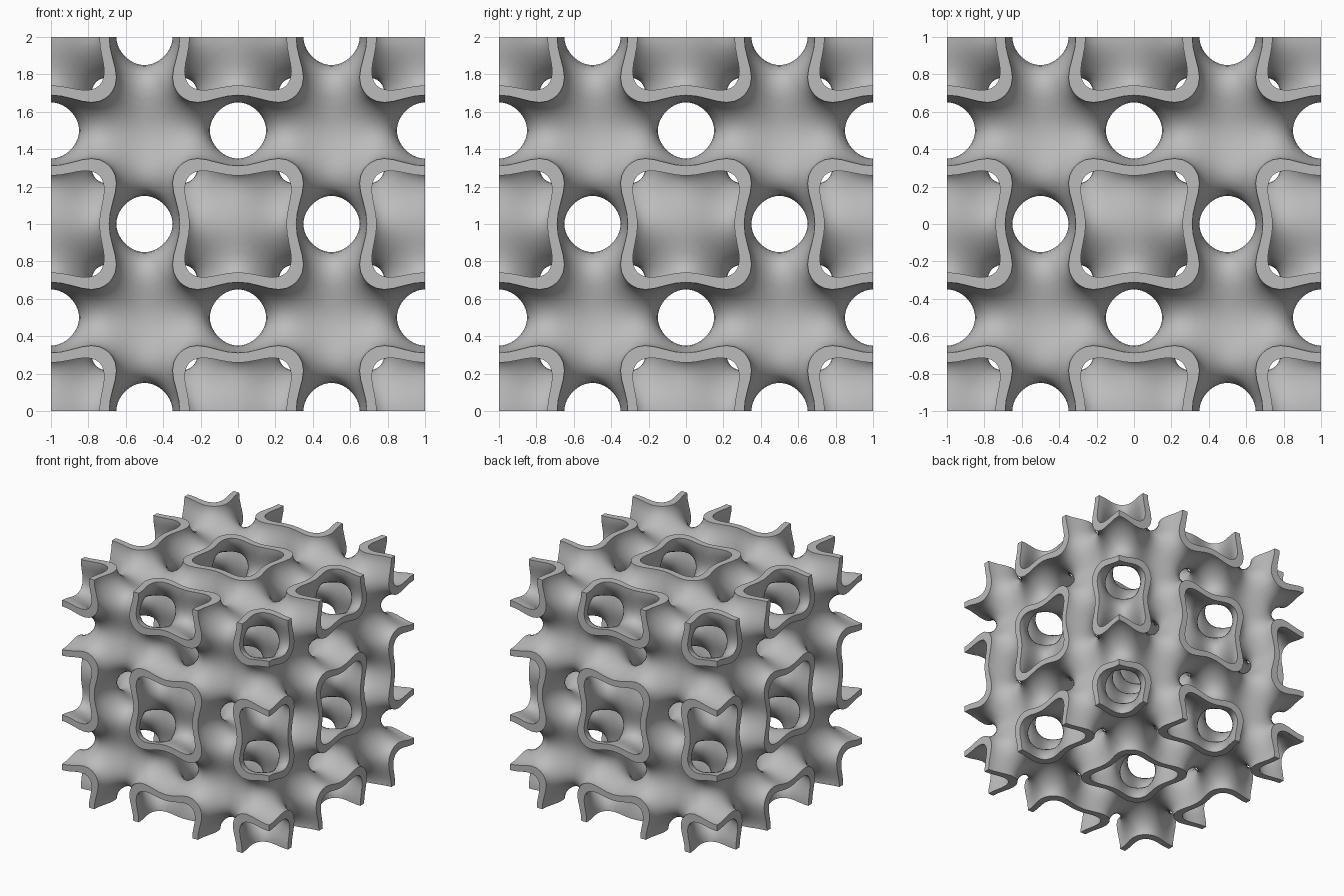
import bpy
import bmesh
from itertools import product
from math import acos, cos, pi, sqrt
from mathutils import Vector

cube = bpy.data.objects.get("Cube")
if cube:
    bpy.data.objects.remove(cube, do_unlink=True)

LEVEL = 0.78        # half thickness of the wall, as a field value
SECTOR_STEPS = 8    # segments in each sixth of a tube
LENGTH_STEPS = 11   # segments along a tube
RING = 6 * SECTOR_STEPS


def ease(t):
    return (1 - cos(pi * t)) / 2


def tube_point(radius, j, k):
    """Point on a cylinder about the cell diagonal, bent by acos into one octant."""
    sector, step = divmod(j, SECTOR_STEPS)
    angle = pi / 3 * (sector + ease(step / SECTOR_STEPS))
    across = [radius * sqrt(2 / 3) * cos(angle - 2 * pi * i / 3) for i in range(3)]
    low, high = -1 - min(across), 1 - max(across)
    along = low + (high - low) * ease(k / LENGTH_STEPS)
    return [acos(max(-1, min(1, along + a))) / (2 * pi) for a in across]


# One octant: outer wall, inner wall, and the rim where the tube opens
points, faces = [], []
rows = LENGTH_STEPS + 1
wall_size = RING * rows
for radius in (sqrt(1 + LEVEL / 3), sqrt(1 - LEVEL / 3)):
    points += [tube_point(radius, j, k) for j in range(RING) for k in range(rows)]
for j in range(RING):
    a, b = j * rows, (j + 1) % RING * rows
    for k in range(LENGTH_STEPS):
        quad = (a + k, b + k, b + k + 1, a + k + 1)
        faces.append(quad)
        faces.append(tuple(i + wall_size for i in reversed(quad)))
    end = LENGTH_STEPS
    faces.append((a + end, b + end, b + end + wall_size, a + end + wall_size))

# Mirror the octant through the whole block
placements = ((-1, 1), (0, -1), (0, 1), (1, -1))
bm = bmesh.new()
for cell in product(placements, repeat=3):
    verts = [bm.verts.new([o + s * c for (o, s), c in zip(cell, p)]) for p in points]
    for face in faces:
        corners = [verts[i] for i in face]
        is_rim = min(face) < wall_size <= max(face)
        # Rims are kept only on the outside of the block
        if is_rim and not any(all(abs(abs(v.co[i]) - 1) < 1e-5 for v in corners)
                              for i in range(3)):
            continue
        bm.faces.new(corners)
bmesh.ops.remove_doubles(bm, verts=bm.verts, dist=1e-4)
bmesh.ops.recalc_face_normals(bm, faces=bm.faces)
bmesh.ops.translate(bm, verts=bm.verts, vec=Vector((0, 0, 1)))

mesh = bpy.data.meshes.new("lattice_block")
bm.to_mesh(mesh)
bm.free()
block = bpy.data.objects.new("lattice_block", mesh)
bpy.context.collection.objects.link(block)

# Plain grey finish
grey = bpy.data.materials.new("light_grey")
grey.use_nodes = True
colour = (0.5, 0.5, 0.5, 1)
grey.diffuse_color = colour
grey.node_tree.nodes["Principled BSDF"].inputs["Base Color"].default_value = colour
mesh.materials.append(grey)

bpy.ops.object.select_all(action="DESELECT")
block.select_set(True)
bpy.context.view_layer.objects.active = block
bpy.ops.object.shade_smooth_by_angle(angle=pi / 5)
